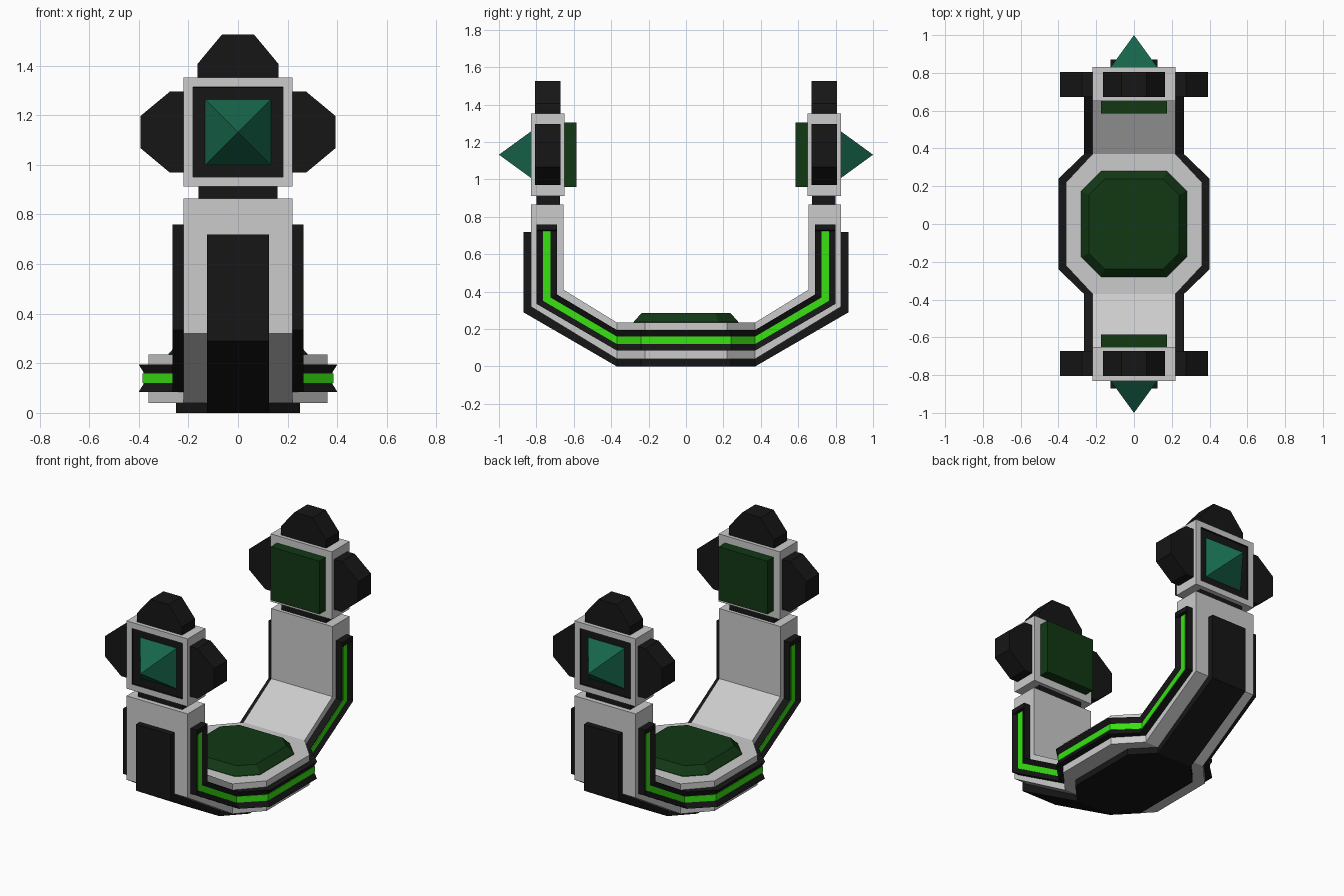
import bpy, bmesh
from mathutils import Vector

if "Cube" in bpy.data.objects:
    bpy.data.objects.remove(bpy.data.objects["Cube"])


def material(name, rgb):
    m = bpy.data.materials.new(name)
    m.diffuse_color = (*rgb, 1)
    m.use_nodes = True
    m.node_tree.nodes["Principled BSDF"].inputs["Base Color"].default_value = m.diffuse_color
    return m


BLACK = material("black", (0.008, 0.008, 0.008))
DARK = material("dark_green", (0.006, 0.04, 0.007))
TEAL = material("teal", (0.008, 0.13, 0.07))
GLOW = material("bright_green", (0.04, 0.75, 0.006))


def finish(bm, name, mat=None):
    bmesh.ops.recalc_face_normals(bm, faces=bm.faces)
    me = bpy.data.meshes.new(name)
    bm.to_mesh(me)
    bm.free()
    ob = bpy.data.objects.new(name, me)
    bpy.context.collection.objects.link(ob)
    if mat:
        me.materials.append(mat)
    return ob


def loft(name, sections, mat=None):
    """Skin a row of closed sections and cap both ends."""
    bm = bmesh.new()
    rings = [[bm.verts.new(p) for p in s] for s in sections]
    n = len(rings[0])
    for a, b in zip(rings, rings[1:]):
        for i in range(n):
            j = (i + 1) % n
            bm.faces.new((a[i], a[j], b[j], b[i]))
    bm.faces.new(rings[0])
    bm.faces.new(rings[-1])
    return finish(bm, name, mat)


def there_and_back(half):
    """Continue sections from the back half to the front half."""
    return half + [[(x, -y, z) for x, y, z in s] for s in reversed(half)]


def box(name, x, y, z, mat=None):
    return loft(name, [[(x[0], v, z[0]), (x[1], v, z[0]), (x[1], v, z[1]), (x[0], v, z[1])]
                       for v in y], mat)


def band(name, stations, mat=None):
    """Centred strap: each station is half width, outer (y, z), inner (y, z)."""
    return loft(name, there_and_back(
        [[(-w, *o), (w, *o), (w, *i), (-w, *i)] for w, o, i in stations]), mat)


# Grey U-shaped body with octagonal base
band("body", [
    (0.22, (0.83, 0.865), (0.655, 0.865)),
    (0.22, (0.83, 0.32), (0.655, 0.41)),
    (0.22, (0.37, 0.04), (0.37, 0.235)),
    (0.36, (0.22, 0.04), (0.22, 0.235))])

# Black strap on the outside, widening under the base
band("outer_strap", [
    (0.125, (0.87, 0.72), (0.80, 0.72)),
    (0.125, (0.87, 0.29), (0.80, 0.36)),
    (0.125, (0.37, 0.0), (0.37, 0.08)),
    (0.25, (0.24, 0.0), (0.24, 0.08))], BLACK)

# Grooved side rails with glowing strips: inner x, outer x, outer edge, inner edge
PATH = [
    (0.20, 0.265, (0.80, 0.725), (0.69, 0.725)),
    (0.20, 0.265, (0.80, 0.335), (0.69, 0.385)),
    (0.20, 0.265, (0.37, 0.085), (0.37, 0.195)),
    (0.34, 0.40, (0.24, 0.085), (0.24, 0.195))]


def rail_section(s, xi, xo, o, i, depth):
    o, i = Vector(o), Vector(i)
    pts = [(xi, 0), (xo, 0), (xo - depth, 0.3), (xo - depth, 0.7), (xo, 1), (xi, 1)]
    return [(s * x, *o.lerp(i, t)) for x, t in pts]


def strip_section(s, xi, xo, o, i):
    o, i = Vector(o), Vector(i)
    pts = [(xi, 0.32), (xo - 0.016, 0.32), (xo - 0.016, 0.68), (xi, 0.68)]
    return [(s * x, *o.lerp(i, t)) for x, t in pts]


for s, side in ((1, "right"), (-1, "left")):
    tip = [rail_section(s, 0.20, 0.265, (0.80, z), (0.69, z), 0) for z in (0.76, 0.73)]
    loft(side + "_rail", there_and_back(
        tip + [rail_section(s, *p, 0.02) for p in PATH]), BLACK)
    loft(side + "_light_strip", there_and_back(
        [strip_section(s, *p) for p in PATH]), GLOW)


# Bevelled green octagonal pad on the base
def octagon(r, c, z):
    return [(r, -c, z), (r, c, z), (c, r, z), (-c, r, z),
            (-r, c, z), (-r, -c, z), (-c, -r, z), (c, -r, z)]


loft("base_pad", [octagon(0.28, 0.175, 0.225), octagon(0.28, 0.175, 0.238),
                  octagon(0.238, 0.155, 0.285)], DARK)

# Heads at the two arm tips
MID = 1.132
KNOB = [(0.20, -0.163), (0.275, -0.163), (0.393, -0.065),
        (0.393, 0.065), (0.275, 0.163), (0.20, 0.163)]

for s, end in ((1, "back"), (-1, "front")):
    box(end + "_neck", (-0.16, 0.16), (s * 0.675, s * 0.80), (0.85, 0.93), BLACK)

    # Grey block with a recessed black panel in the outer face
    head = box(end + "_head", (-0.22, 0.22), (s * 0.65, s * 0.83), (0.912, 1.352))
    head.data.materials.append(None)
    head.data.materials.append(BLACK)
    bm = bmesh.new()
    bm.from_mesh(head.data)
    face = max(bm.faces, key=lambda f: s * f.calc_center_median().y)
    bmesh.ops.inset_region(bm, faces=[face], thickness=0.055)
    wall = bmesh.ops.inset_region(bm, faces=[face], thickness=0.0005, depth=-0.012)
    for f in wall["faces"] + [face]:
        f.material_index = 1
    bm.to_mesh(head.data)
    bm.free()

    # Pyramid gem
    bm = bmesh.new()
    base = [bm.verts.new((x, s * 0.817, MID + z)) for x, z in
            ((-0.133, -0.133), (0.133, -0.133), (0.133, 0.133), (-0.133, 0.133))]
    apex = bm.verts.new((0, s, MID))
    bm.faces.new(base)
    for k in range(4):
        bm.faces.new((base[k], base[(k + 1) % 4], apex))
    finish(bm, end + "_gem", TEAL)

    box(end + "_inner_panel", (-0.175, 0.175), (s * 0.585, s * 0.67),
        (MID - 0.173, MID + 0.173), DARK)

    # Tapered knobs on both sides and on top
    ys = (s * 0.672, s * 0.806)
    for t, side in ((1, "right"), (-1, "left")):
        loft(f"{end}_{side}_knob", [[(t * u, y, MID + v) for u, v in KNOB] for y in ys], BLACK)
    loft(end + "_top_knob", [[(v, y, MID + u) for u, v in KNOB] for y in ys], BLACK)
